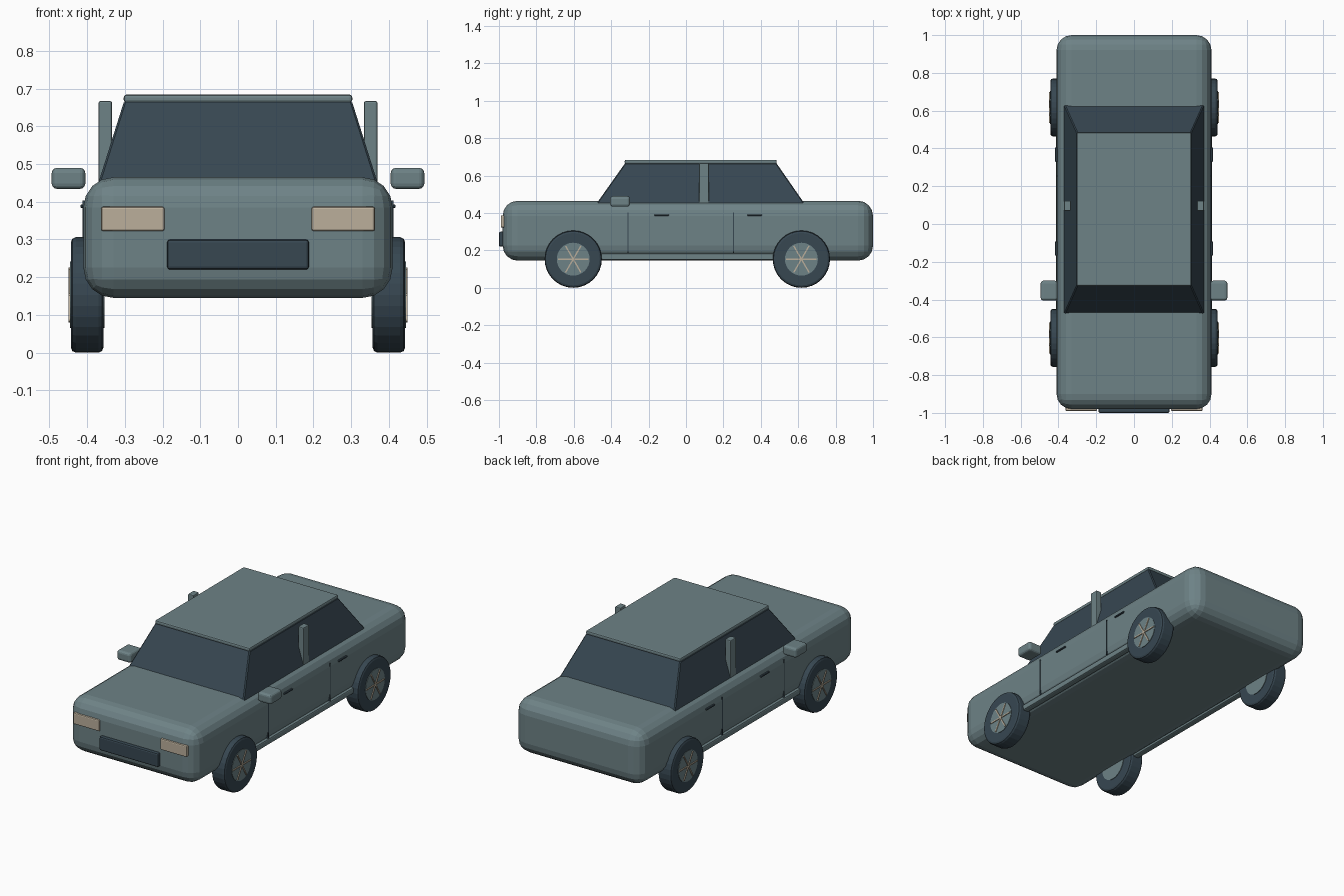
import bpy, bmesh, math
from mathutils import Matrix, Vector

if "Cube" in bpy.data.objects:
    bpy.data.objects.remove(bpy.data.objects["Cube"])


def material(name, rgb):
    m = bpy.data.materials.new(name)
    m.diffuse_color = (*rgb, 1)
    m.use_nodes = True
    m.node_tree.nodes["Principled BSDF"].inputs["Base Color"].default_value = m.diffuse_color
    return m


PAINT = material("blue_grey_paint", (0.155, 0.225, 0.24))
DARK = material("dark_slate", (0.038, 0.063, 0.083))
CREAM = material("warm_cream", (0.50, 0.43, 0.33))


def finish(name, bm, mat, bevel=0, segments=2):
    """Turn a bmesh into an object with an optional rounded edge."""
    bmesh.ops.recalc_face_normals(bm, faces=bm.faces)
    mesh = bpy.data.meshes.new(name)
    bm.to_mesh(mesh)
    bm.free()
    mesh.materials.append(mat)
    ob = bpy.data.objects.new(name, mesh)
    bpy.context.collection.objects.link(ob)
    if bevel:
        mod = ob.modifiers.new("rounded_edges", 'BEVEL')
        mod.width = bevel
        mod.segments = segments
        mod.limit_method = 'ANGLE'
        mod.angle_limit = math.radians(35)
    return ob


def box(name, x, y, z, mat, bevel=0, segments=2):
    """Box given by its (min, max) range on each axis."""
    bm = bmesh.new()
    bmesh.ops.create_cube(bm, size=1)
    for v in bm.verts:
        v.co = Vector([(a + b) / 2 + c * (b - a)
                       for c, (a, b) in zip(v.co, (x, y, z))])
    return finish(name, bm, mat, bevel, segments)


def side_box(name, s, x, y, z, mat, bevel=0, segments=2):
    """Box on the right (s = 1) or left (s = -1) side."""
    return box(name, tuple(sorted((s * x[0], s * x[1]))), y, z, mat, bevel, segments)


def disc(name, s, x, y, z, radius, mat, bevel=0):
    """Cylinder along x, from x[0] to x[1]."""
    bm = bmesh.new()
    bmesh.ops.create_cone(
        bm, cap_ends=True, segments=32, radius1=radius, radius2=radius,
        depth=x[1] - x[0],
        matrix=Matrix.Translation((s * (x[0] + x[1]) / 2, y, z))
        @ Matrix.Rotation(math.pi / 2, 4, 'Y'))
    return finish(name, bm, mat, bevel)


# Main body shell
box("body", (-0.41, 0.41), (-0.98, 1.0), (0.145, 0.465), PAINT, 0.08, 4)

# Tapered glass cabin
bm = bmesh.new()
bmesh.ops.create_cube(bm, size=1)
for v in bm.verts:
    if v.co.z > 0:
        hx, y0, y1, z = 0.302, -0.325, 0.483, 0.667
    else:
        hx, y0, y1, z = 0.371, -0.48, 0.635, 0.448
    v.co = (hx if v.co.x > 0 else -hx, y1 if v.co.y > 0 else y0, z)
finish("glass_cabin", bm, DARK, 0.005, 1)

# Roof panel
box("roof", (-0.303, 0.303), (-0.328, 0.485), (0.663, 0.684), PAINT, 0.007)

# Grille
box("grille", (-0.188, 0.188), (-1.0, -0.96), (0.22, 0.30), DARK, 0.008)

for s, side in ((1, "right"), (-1, "left")):
    # Headlights, mirrors and upright pillars
    side_box("headlight_" + side, s, (0.195, 0.363), (-0.99, -0.93),
             (0.322, 0.387), CREAM, 0.006)
    side_box("mirror_" + side, s, (0.405, 0.494), (-0.405, -0.30),
             (0.434, 0.49), PAINT, 0.014, 3)
    side_box("pillar_" + side, s, (0.334, 0.37), (0.07, 0.122),
             (0.45, 0.667), PAINT, 0.005)

    # Sill between the wheels
    side_box("sill_" + side, s, (0.375, 0.412), (-0.50, 0.52),
             (0.148, 0.182), PAINT, 0.007)

    # Door seams
    for i, y in enumerate((-0.31, 0.255)):
        side_box(f"door_seam_{side}_{i}", s, (0.395, 0.412),
                 (y - 0.0025, y + 0.0025), (0.185, 0.403), DARK)

    # Door handles
    for i, y in enumerate((-0.13, 0.367)):
        side_box(f"door_handle_{side}_{i}", s, (0.40, 0.418),
                 (y - 0.038, y + 0.038), (0.384, 0.393), DARK, 0.002, 1)

    # Wheels: tyre, hub and six thin spokes
    for end, y in (("front", -0.603), ("rear", 0.617)):
        tag = f"{end}_{side}"
        zc = 0.153
        disc("tyre_" + tag, s, (0.357, 0.443), y, zc, 0.153, DARK, 0.013)
        disc("hub_" + tag, s, (0.354, 0.4455), y, zc, 0.088, PAINT)
        bm = bmesh.new()
        for k in range(3):
            turn = (Matrix.Translation((s * 0.446, y, zc))
                    @ Matrix.Rotation(k * math.pi / 3, 4, 'X')
                    @ Matrix.Diagonal((0.008, 0.164, 0.007, 1)))
            bmesh.ops.create_cube(bm, size=1, matrix=turn)
        finish("spokes_" + tag, bm, CREAM)
